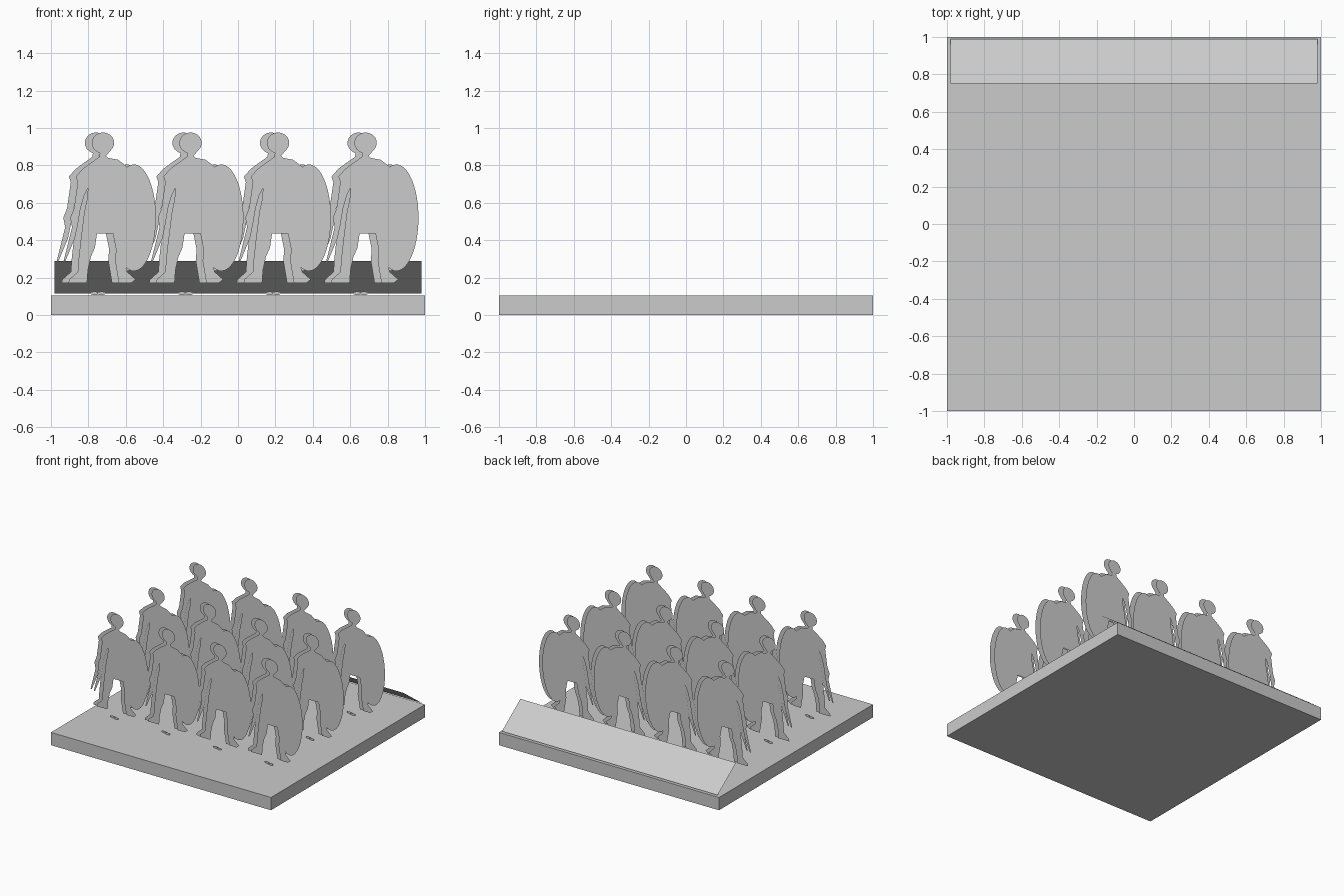
import bpy
import bmesh
from math import sin, cos, radians

default_cube = bpy.data.objects.get("Cube")
if default_cube:
    bpy.data.objects.remove(default_cube, do_unlink=True)

# One plain grey for everything
grey = bpy.data.materials.new("stone_grey")
grey.use_nodes = True
grey_value = (0.6, 0.6, 0.6, 1)
grey.diffuse_color = grey_value
grey.node_tree.nodes["Principled BSDF"].inputs["Base Color"].default_value = grey_value


def mesh_from_bmesh(name, bm):
    """Turn a bmesh into a grey mesh."""
    mesh = bpy.data.meshes.new(name)
    bm.to_mesh(mesh)
    bm.free()
    mesh.materials.append(grey)
    return mesh


def add_object(name, mesh, location=(0, 0, 0)):
    """Link a new object that uses the given mesh."""
    obj = bpy.data.objects.new(name, mesh)
    obj.location = location
    bpy.context.collection.objects.link(obj)
    return obj


def arc(centre, radii, start, end, steps):
    """Points along part of an ellipse, in hundredths of a unit."""
    points = []
    for i in range(steps + 1):
        angle = radians(start + (end - start) * i / steps)
        points.append((centre[0] + radii[0] * cos(angle),
                       centre[1] + radii[1] * sin(angle)))
    return points


def add_cutout(bm, outline):
    """Add a flat upright face that faces the front."""
    verts = [bm.verts.new((x / 100, 0, z / 100)) for x, z in outline]
    face = bm.faces.new(verts)
    face.normal_update()
    if face.normal.y > 0:
        face.normal_flip()


# Base slab
BASE_TOP = 0.105
bm = bmesh.new()
bmesh.ops.create_cube(bm, size=1)
bmesh.ops.scale(bm, vec=(2, 2, BASE_TOP), verts=bm.verts)
bmesh.ops.translate(bm, vec=(0, 0, BASE_TOP / 2), verts=bm.verts)
add_object("base", mesh_from_bmesh("base", bm))

# Tilted panel along the back edge
bm = bmesh.new()
low_edge, high_edge = (0.99, 0.115), (0.75, 0.29)
corners = [(side * 0.98, y, z)
           for sides, (y, z) in (((1, -1), low_edge), ((-1, 1), high_edge))
           for side in sides]
panel = bm.faces.new([bm.verts.new(corner) for corner in corners])
panel.normal_update()
if panel.normal.z < 0:
    panel.normal_flip()
add_object("back_panel", mesh_from_bmesh("back_panel", bm))

# Soldier outline, clockwise from the head
head = arc((0, 92), (6, 5.6), 235, -50, 14)
shoulder = [(1.6, 85), (2.7, 84), (8, 83), (12, 80)]
shield = arc((16.5, 52), (11.8, 28.5), 108, -111, 28)
shield_side_leg = [(13, 23), (17.5, 19), (15, 17), (8.5, 17), (7.5, 23),
                   (6.5, 29), (7, 35), (5.3, 43.5)]
sword_side_leg = [(-3.2, 43.5), (-4.3, 36), (-6.5, 31), (-8, 24), (-8.5, 17),
                  (-18.5, 17), (-18, 19), (-13.5, 23), (-13, 30), (-12, 39)]
waist = [(-11, 47), (-10, 55), (-8.5, 62), (-8, 68)]
inner_arm = [(-10, 64), (-12, 57), (-13.5, 48)]
sword = [(-15, 41), (-20, 29), (-21, 29), (-18, 41)]
outer_arm = [(-16.5, 47), (-17.5, 52), (-15.5, 57), (-14.5, 64), (-13.5, 71),
             (-14.5, 74), (-11, 78), (-7, 81), (-2, 84.5), (-1.7, 86.5)]

bm = bmesh.new()
add_cutout(bm, head + shoulder + shield + shield_side_leg + sword_side_leg
           + waist + inner_arm + sword + outer_arm)
# Small pebble below the feet
add_cutout(bm, arc((-0.8, 11.6), (2.4, 0.9), 360, 30, 11))
bmesh.ops.triangulate(bm, faces=bm.faces, ngon_method='EAR_CLIP')
soldier_mesh = mesh_from_bmesh("soldier", bm)

# Three ranks of four soldiers, each a pair of staggered flat sheets
FIRST_X, COLUMN_STEP, RANK_STEP = -0.722, 0.468, 0.535
SHEETS = {"front": (0, -0.005), "back": (-0.037, 0.005)}
for rank in range(3):
    for column in range(4):
        for sheet, (dx, dy) in SHEETS.items():
            add_object(f"soldier_{sheet}_rank{rank}_column{column}", soldier_mesh,
                       (FIRST_X + column * COLUMN_STEP + dx,
                        (rank - 1) * RANK_STEP + dy, 0))
